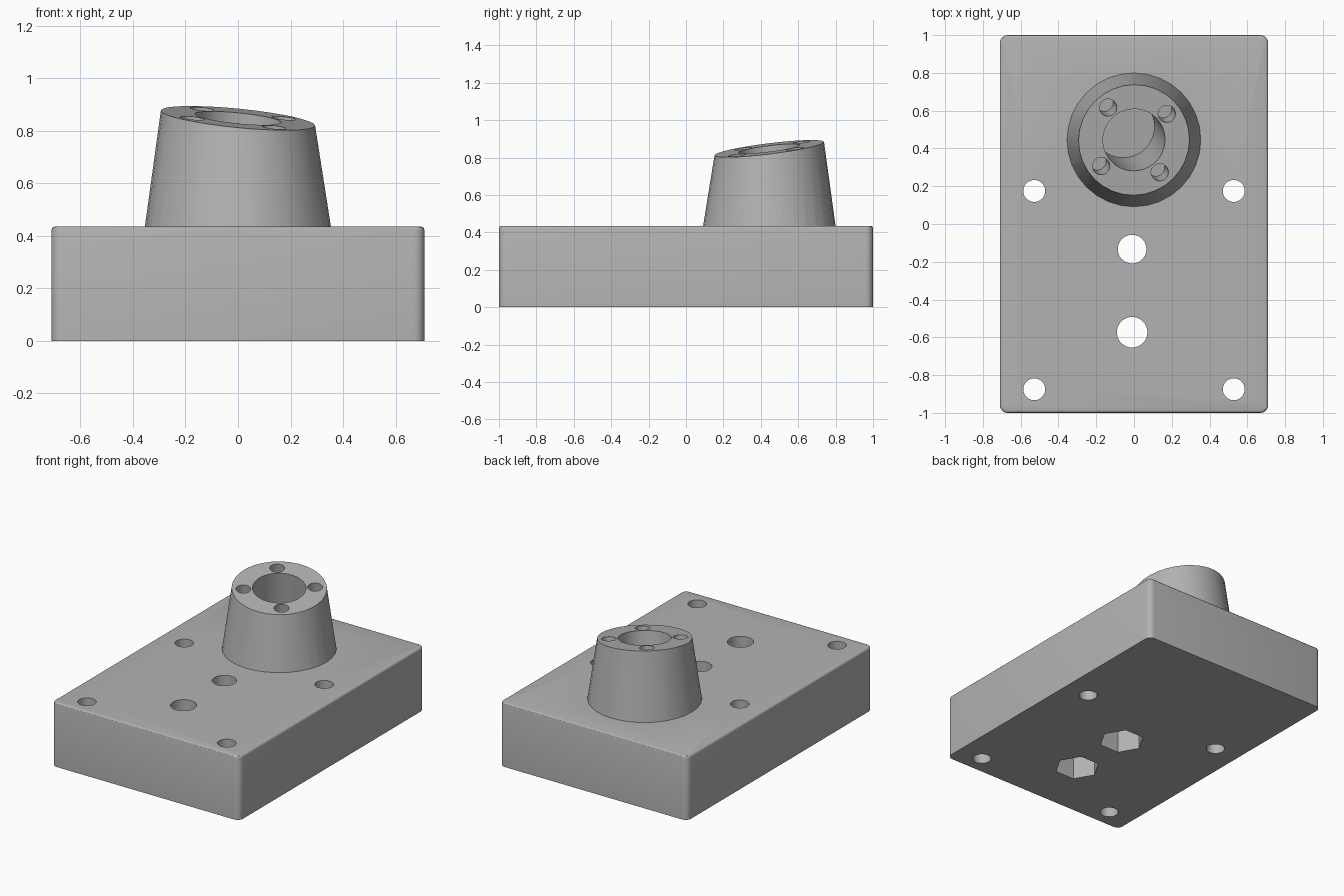
import bpy, bmesh
from math import radians, pi
from mathutils import Matrix, Vector

if "Cube" in bpy.data.objects:
    bpy.data.objects.remove(bpy.data.objects["Cube"])

WIDTH, LENGTH, HEIGHT = 1.42, 2.0, 0.435
TOWER_X, TOWER_Y, TOWER_TOP = 0.0, 0.445, 0.848
TILT, HEADING = radians(9), radians(128.5)

grey = bpy.data.materials.new("light grey")
grey.use_nodes = True
COLOUR = (0.45, 0.45, 0.45, 1)
grey.diffuse_color = COLOUR
grey.node_tree.nodes["Principled BSDF"].inputs["Base Color"].default_value = COLOUR


def to_object(bm, name):
    bmesh.ops.recalc_face_normals(bm, faces=bm.faces)
    mesh = bpy.data.meshes.new(name)
    bm.to_mesh(mesh)
    bm.free()
    obj = bpy.data.objects.new(name, mesh)
    mesh.materials.append(grey)
    bpy.context.collection.objects.link(obj)
    return obj


def prism(name, radius, low, high, matrix, sides=32, spin=0.0):
    """Upright prism from low to high, placed by the matrix."""
    bm = bmesh.new()
    local = Matrix.Translation((0, 0, (low + high) / 2)) @ Matrix.Rotation(spin, 4, 'Z')
    bmesh.ops.create_cone(bm, cap_ends=True, segments=sides, radius1=radius,
                          radius2=radius, depth=high - low, matrix=matrix @ local)
    return to_object(bm, name)


def combine(target, other, operation):
    mod = target.modifiers.new(operation, 'BOOLEAN')
    mod.operation, mod.object, mod.solver = operation, other, 'EXACT'
    bpy.context.view_layer.objects.active = target
    bpy.ops.object.modifier_apply(modifier=mod.name)
    bpy.data.objects.remove(other)


# Base block: rounded upright corners, then a softened top rim
bm = bmesh.new()
bmesh.ops.create_cube(bm, size=1, matrix=Matrix.Translation((0, 0, HEIGHT / 2))
                      @ Matrix.Diagonal((WIDTH, LENGTH, HEIGHT, 1)))
upright = [e for e in bm.edges if abs(e.verts[0].co.z - e.verts[1].co.z) > 0.1]
bmesh.ops.bevel(bm, geom=upright, offset=0.04, segments=5, profile=0.5, affect='EDGES')
rim = [e for e in bm.edges if all(v.co.z > HEIGHT - 0.001 for v in e.verts)]
bmesh.ops.bevel(bm, geom=rim, offset=0.014, segments=3, profile=0.5, affect='EDGES')
block = to_object(bm, "mounting_block")

# Tapered tower whose top ring is tipped over
seat = (Matrix.Translation((TOWER_X, TOWER_Y, TOWER_TOP)) @ Matrix.Rotation(HEADING, 4, 'Z')
        @ Matrix.Rotation(-TILT, 4, 'Y'))
SINK = 0.05
bm = bmesh.new()
bmesh.ops.create_cone(bm, cap_ends=True, segments=32, radius1=0.354 + SINK * 0.15,
                      radius2=0.295, depth=2)
for v in bm.verts:
    if v.co.z > 0:
        v.co = seat @ Matrix.Rotation(-HEADING, 4, 'Z') @ Vector((v.co.x, v.co.y, 0))
    else:
        v.co = Vector((v.co.x + TOWER_X, v.co.y + TOWER_Y, HEIGHT - SINK))
combine(block, to_object(bm, "tower"), 'UNION')

# Tilted bore and its four screw holes
combine(block, prism("bore", 0.165, -0.57, 0.2, seat, 48), 'DIFFERENCE')
for i in range(4):
    place = seat @ Matrix.Rotation(i * pi / 2, 4, 'Z') @ Matrix.Translation((0.222, 0, 0))
    combine(block, prism("screw_hole", 0.046, -0.2, 0.1, place), 'DIFFERENCE')

# Corner mounting holes right through the block
for x in (-0.528, 0.528):
    for y in (-0.875, 0.175):
        place = Matrix.Translation((x, y, 0))
        combine(block, prism("mounting_hole", 0.058, -0.1, 0.6, place), 'DIFFERENCE')

# Centre bolt holes with hexagonal nut pockets underneath
for y, radius in ((-0.133, 0.076), (-0.573, 0.081)):
    place = Matrix.Translation((-0.01, y, 0))
    combine(block, prism("bolt_hole", radius, -0.1, 0.6, place), 'DIFFERENCE')
    combine(block, prism("nut_pocket", 0.142, -0.1, 0.2, place, 6, pi / 2), 'DIFFERENCE')

# Smooth curved walls, crisp rims
bpy.ops.object.select_all(action='DESELECT')
block.select_set(True)
bpy.context.view_layer.objects.active = block
bpy.ops.object.shade_smooth_by_angle(angle=radians(30))
